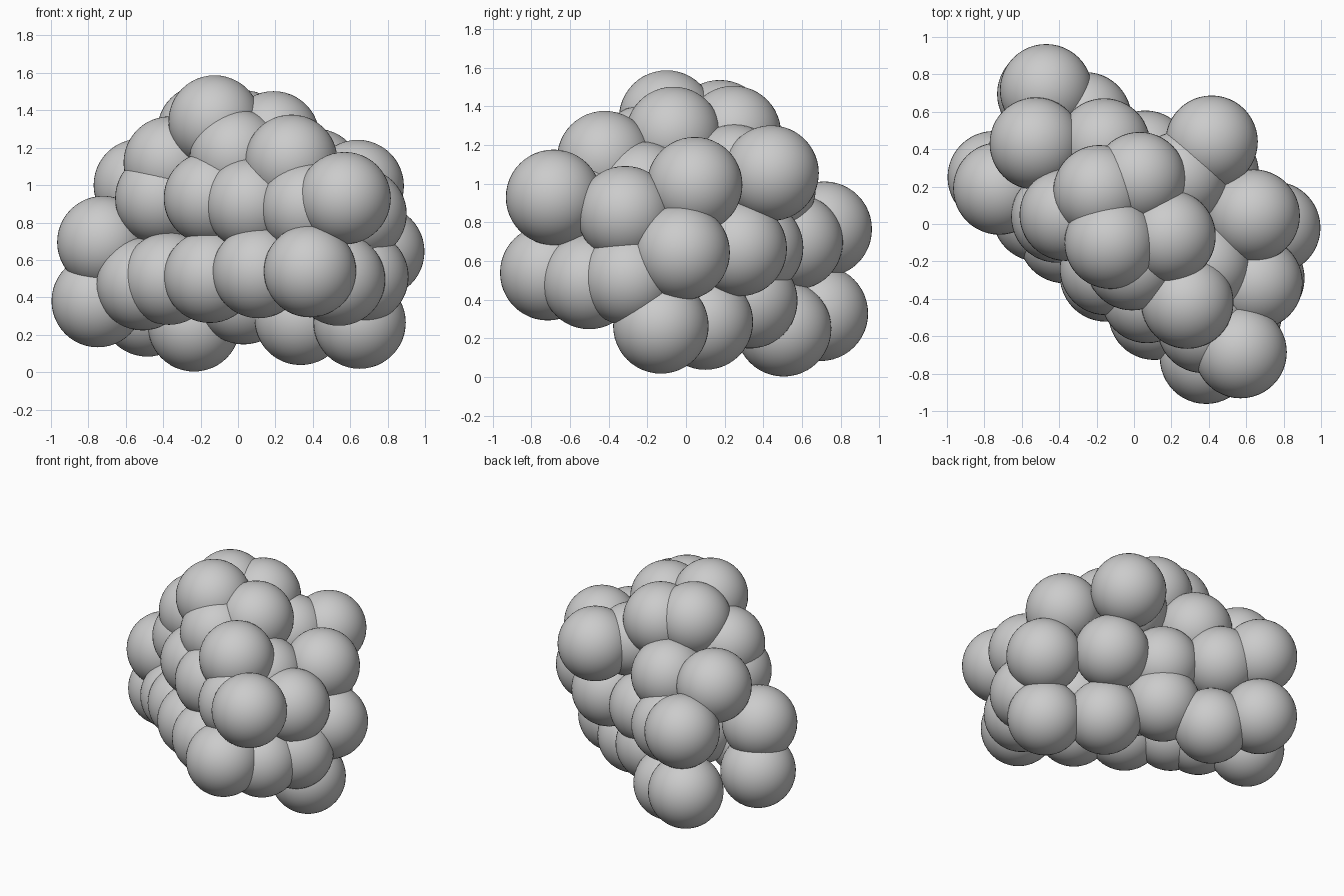
import bpy

R = 0.247  # every ball has the same radius

# Ball centres, grouped by layer
layers = {
    # balls the cluster rests on, along the back and the left end
    "base_ball": [
        (-.75, .25, .38), (-.485, .695, .33), (-.235, .505, .25),
        (.03, .33, .395), (.335, .10, .285), (.65, -.13, .265)],
    # front row and right end
    "lower_ball": [
        (-.51, .045, .47), (-.37, -.07, .50), (-.15, -.275, .51),
        (.11, -.48, .535), (.385, -.715, .54), (.54, -.50, .495),
        (.665, -.29, .51)],
    # back row at mid height
    "middle_ball": [
        (-.72, .19, .695), (-.47, .715, .765), (-.26, .565, .70),
        (.06, .36, .67), (.42, .275, .665), (.75, -.02, .645)],
    # balls inside the cluster
    "core_ball": [(-.28, .24, .57), (.02, .04, .57), (.32, -.2, .57)],
    # ring above the middle
    "upper_ball": [
        (-.41, .04, .93), (-.15, -.24, .93), (.07, -.39, .90),
        (.37, -.55, .88), (.57, -.685, .93), (.655, -.315, .845),
        (.64, .045, .995), (.38, -.22, .97), (.415, .44, 1.055),
        (.25, .25, 1.06), (-.16, .425, .98), (-.525, .43, 1.0)],
    # crown
    "top_ball": [
        (-.365, .05, 1.12), (-.01, -.215, 1.16), (.285, -.42, 1.13),
        (.19, -.065, 1.255), (.03, .245, 1.26), (-.185, .175, 1.29),
        (-.125, -.10, 1.34)],
}

for name, centres in layers.items():
    for c in centres:
        bpy.ops.mesh.primitive_uv_sphere_add(segments=48, ring_count=24, radius=R, location=c)
        ball = bpy.context.object
        ball.name = name
        bpy.ops.object.shade_smooth()
